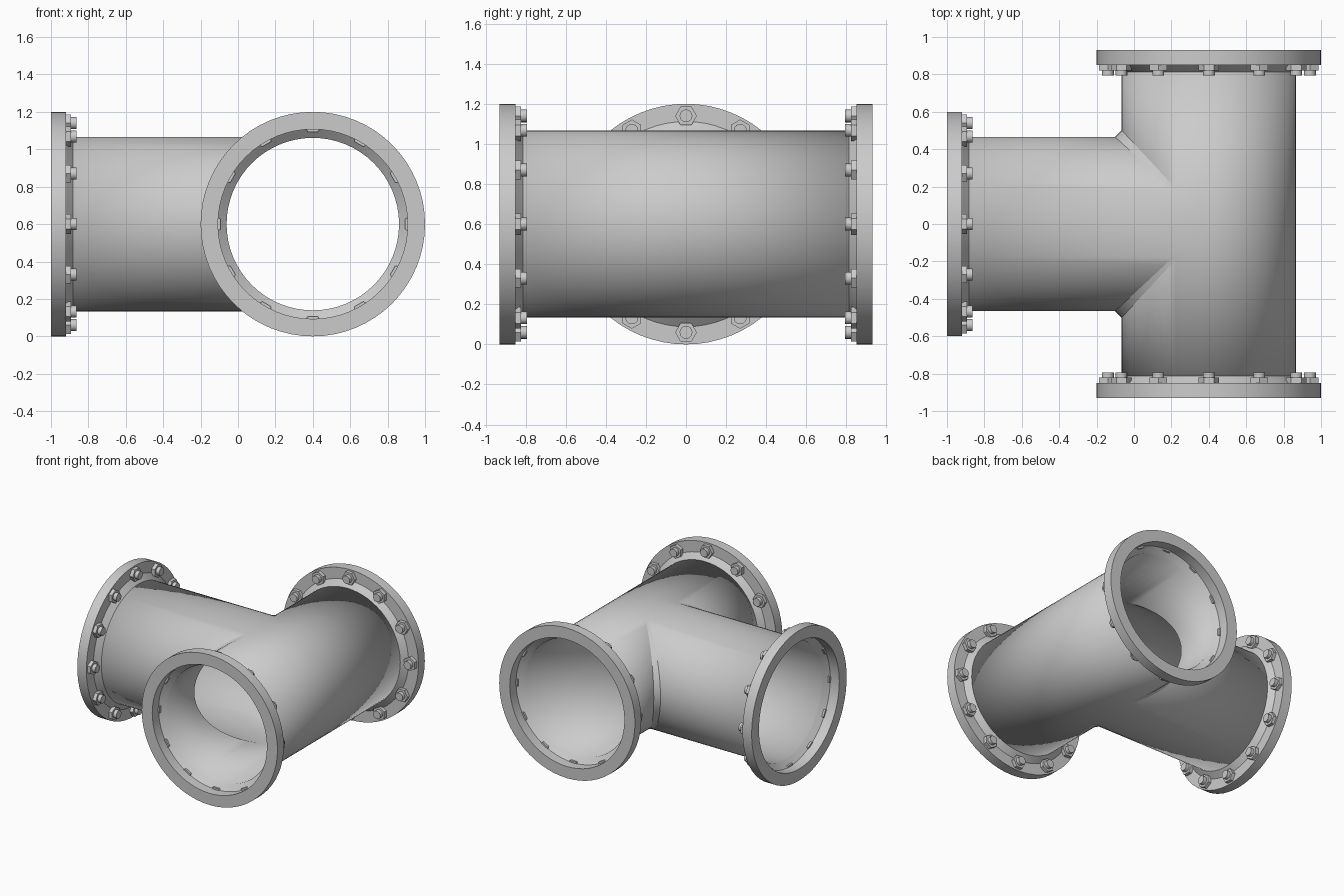
import bpy, bmesh, math
from mathutils import Matrix, Vector

if "Cube" in bpy.data.objects:
    bpy.data.objects.remove(bpy.data.objects["Cube"])

N = 64                     # sides around each pipe
R = 0.466                  # pipe radius
CX, CZ = 0.4, 0.6          # axis of the main pipe
FLANGE_R, FLANGE_T, BORE = 0.6, 0.08, 0.507
HUB = 0.118                # depth at which flange hub meets the pipe
Y_END, X_END = 0.93, -1.0


def finish(name, bm, smooth=True, normals=True):
    bmesh.ops.remove_doubles(bm, verts=bm.verts, dist=1e-5)
    bmesh.ops.dissolve_degenerate(bm, edges=bm.edges, dist=1e-5)
    if normals:
        bmesh.ops.recalc_face_normals(bm, faces=bm.faces)
    me = bpy.data.meshes.new(name)
    bm.to_mesh(me)
    bm.free()
    ob = bpy.data.objects.new(name, me)
    bpy.context.collection.objects.link(ob)
    if smooth:
        bpy.ops.object.select_all(action='DESELECT')
        ob.select_set(True)
        bpy.context.view_layer.objects.active = ob
        bpy.ops.object.shade_smooth_by_angle(angle=math.radians(30))
    return ob


def loft(bm, fa, fb, angles):
    """Quad strip between two curves given as functions of an angle."""
    for a, b in zip(angles, angles[1:]):
        pts = [fa(a), fa(b), fb(b), fb(a)]
        bm.faces.new([bm.verts.new(p) for p in pts])


circle = [2 * math.pi * i / N for i in range(N + 1)]
half = [math.pi / 2 + math.pi * i / (N // 2) for i in range(N // 2 + 1)]

# Tee body: main pipe and branch meet along two mitre curves
bm = bmesh.new()
for s in (1, -1):
    loft(bm,
         lambda a: (CX + R * math.cos(a), s * (Y_END - HUB), CZ + R * math.sin(a)),
         lambda a: (CX + R * math.cos(a), s * R * max(0, -math.cos(a)), CZ + R * math.sin(a)),
         circle)
loft(bm,
     lambda a: (X_END + HUB, R * math.cos(a), CZ + R * math.sin(a)),
     lambda a: (CX - R * abs(math.cos(a)), R * math.cos(a), CZ + R * math.sin(a)),
     circle)
body = finish("tee_pipe", bm)
wall = body.modifiers.new("wall", 'SOLIDIFY')
wall.thickness = 0.005
wall.offset = -1

# Weld strip along the joint, widest at the sides and fading out at top and bottom
W = 0.035
bm = bmesh.new()
for s in (1, -1):
    loft(bm,
         lambda a: (CX + (R + W) * math.cos(a), -s * R * math.cos(a), CZ + R * math.sin(a)),
         lambda a: (CX + R * math.cos(a), -s * (R + W) * math.cos(a), CZ + R * math.sin(a)),
         half)
finish("joint_weld", bm)


def flange(name, mat):
    # Ring with a tapered hub; local z runs from the open face inwards
    prof = [(FLANGE_R, 0), (FLANGE_R, FLANGE_T), (BORE + 0.005, FLANGE_T), (R, HUB),
            (R - 0.005, HUB), (BORE, FLANGE_T), (BORE, 0)]
    bm = bmesh.new()
    for (r0, z0), (r1, z1) in zip(prof, prof[1:] + prof[:1]):
        loft(bm, lambda a: (r0 * math.cos(a), r0 * math.sin(a), z0),
             lambda a: (r1 * math.cos(a), r1 * math.sin(a), z1), circle)
    finish(name + "_flange", bm).matrix_world = mat

    # Twelve hex nuts with stud ends
    bm = bmesh.new()
    for i in range(12):
        turn = Matrix.Rotation(i * math.pi / 6, 4, 'Z') @ Matrix.Translation((0.54, 0, 0))
        for sides, rad, z0, z1 in ((6, 0.054, FLANGE_T - 0.005, 0.108),
                                   (16, 0.032, 0.1, 0.136)):
            bmesh.ops.create_cone(
                bm, cap_ends=True, segments=sides, radius1=rad, radius2=rad, depth=z1 - z0,
                matrix=turn @ Matrix.Translation((0, 0, (z0 + z1) / 2)))
    finish(name + "_bolts", bm).matrix_world = mat


def facing(origin, inward):
    rot = Vector((0, 0, 1)).rotation_difference(Vector(inward)).to_matrix().to_4x4()
    return Matrix.Translation(origin) @ rot


flange("front", facing((CX, -Y_END, CZ), (0, 1, 0)))
flange("back", facing((CX, Y_END, CZ), (0, -1, 0)))
flange("branch", facing((X_END, 0, CZ), (1, 0, 0)))
